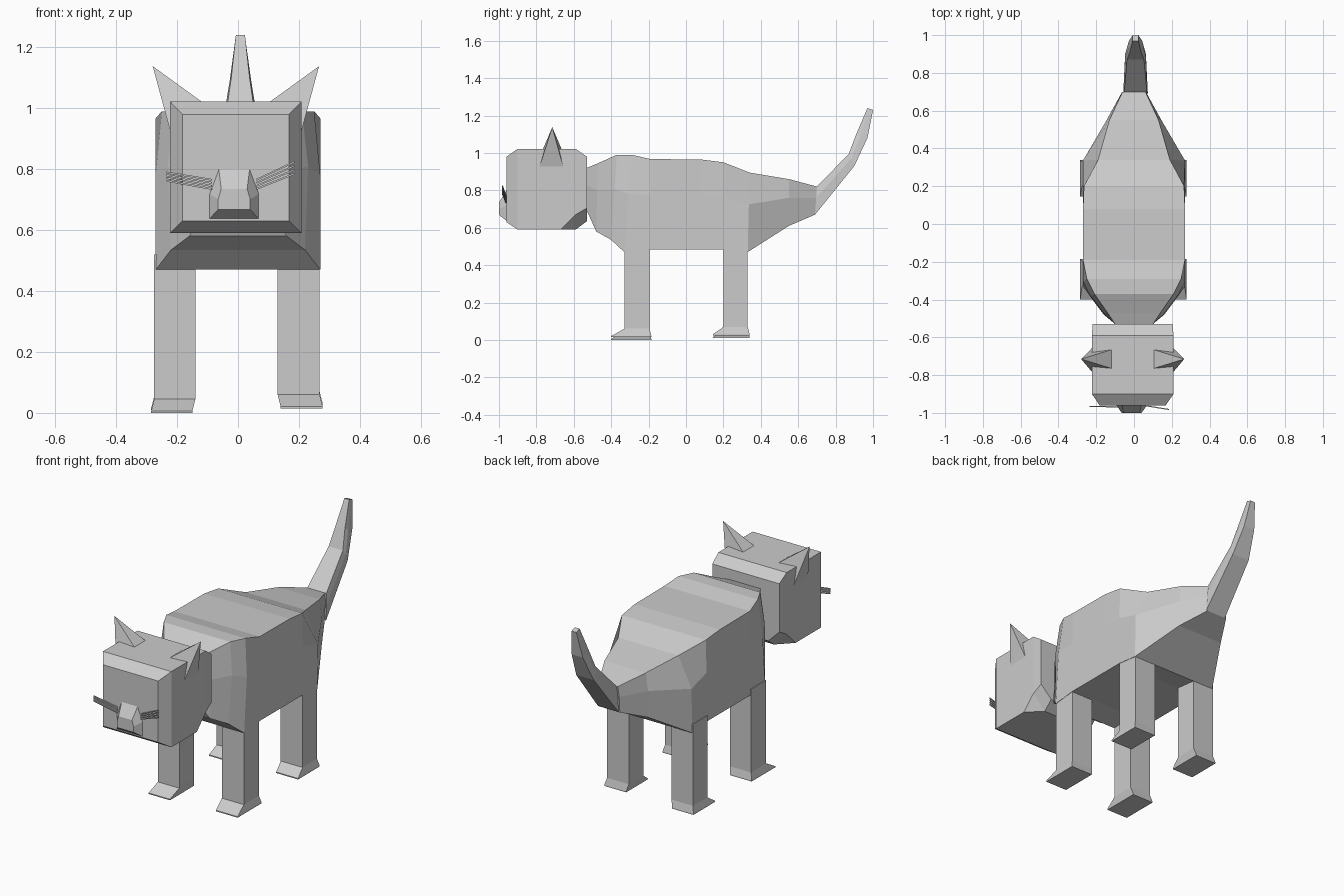
import bpy
import bmesh
from mathutils import Vector

cube = bpy.data.objects.get("Cube")
if cube:
    bpy.data.objects.remove(cube, do_unlink=True)

grey = bpy.data.materials.new("plain grey")
grey.use_nodes = True
colour = (0.6, 0.6, 0.6, 1)
grey.diffuse_color = colour
grey.node_tree.nodes["Principled BSDF"].inputs["Base Color"].default_value = colour


def finish(name, bm):
    """Clean up a bmesh and turn it into a flat-shaded object."""
    bmesh.ops.remove_doubles(bm, verts=bm.verts, dist=0.0005)
    bmesh.ops.recalc_face_normals(bm, faces=bm.faces)
    mesh = bpy.data.meshes.new(name)
    bm.to_mesh(mesh)
    bm.free()
    mesh.materials.append(grey)
    obj = bpy.data.objects.new(name, mesh)
    bpy.context.collection.objects.link(obj)
    return obj


def loft(name, rings):
    """Skin a closed solid over rings with equal point counts."""
    bm = bmesh.new()
    loops = [[bm.verts.new(p) for p in ring] for ring in rings]
    for a, b in zip(loops, loops[1:]):
        for i in range(len(a)):
            j = (i + 1) % len(a)
            bm.faces.new((a[i], a[j], b[j], b[i]))
    bm.faces.new(loops[0])
    bm.faces.new(loops[-1])
    return finish(name, bm)


def rect(x0, x1, y0, y1, z):
    return [(x0, y0, z), (x1, y0, z), (x1, y1, z), (x0, y1, z)]


# Torso: six-sided sections, widest from the middle down
def section(yt, zt, yb, zb, wt, wm, wb, x=0.0):
    top, low = Vector((x, yt, zt)), Vector((x, yb, zb))
    mid = low.lerp(top, 0.6)
    points = [(top, wt), (mid, wm), (low, wb)]
    right = [p + Vector((w, 0, 0)) for p, w in points]
    left = [p - Vector((w, 0, 0)) for p, w in reversed(points)]
    return right + left


torso = [
    (-.53, .92, -.53, .69, .10, .10, .10),
    (-.47, .945, -.48, .58, .14, .16, .16),
    (-.37, .99, -.40, .535, .21, .23, .22),
    (-.29, .99, -.33, .47, .25, .27, .27),
    (-.19, .967, -.19, .485, .27, .27, .27),
    (.08, .965, .08, .485, .27, .27, .27),
    (.20, .95, .20, .485, .265, .27, .27),
    (.34, .895, .33, .47, .19, .27, .27),
    (.55, .86, .55, .61, .13, .145, .145),
    (.70, .82, .69, .67, .06, .065, .065),
]
loft("body", [section(*s) for s in torso])

# Tail: slanted sections curving upward to a small blunt tip
tail = [
    (.70, .82, .69, .67, .06, .065, .065),
    (.87, .995, .90, .93, .045, .055, .055),
    (.91, 1.10, .97, 1.08, .03, .035, .035),
    (.97, 1.24, 1.0, 1.23, .015, .015, .015),
]
loft("tail", [section(*s, x=0.008) for s in tail])


# Legs with feet flaring forward
def leg(name, x0, x1, y0, y1, toe, floor):
    out = 0.01 if x0 > 0 else -0.01
    loft(name, [
        rect(x0 + out, x1 + out, toe, y1 + .01, floor),
        rect(x0 + out, x1 + out, toe, y1 + .01, floor + .006),
        rect(x0, x1, y0, y1, floor + .045),
        rect(x0, x1, y0, y1, .52),
    ])


for side, x0, x1, lift in (("right", -.275, -.14, 0), ("left", .13, .268, .015)):
    leg("front_leg_" + side, x0, x1, -.33, -.195, -.40, lift)
    leg("back_leg_" + side, x0, x1, .20, .33, .145, lift + .01)


# Head: bevelled box whose back lower corners are cut away
HEAD_X = -.007


def head_ring(y, w, zb, zt, cut):
    half = [(w, zt), (w, zb + cut), (w - cut, zb)]
    right = [(HEAD_X + x, y, z) for x, z in half]
    left = [(HEAD_X - x, y, z) for x, z in reversed(half)]
    return right + left


loft("head", [
    head_ring(-.96, .175, .63, .98, 0),
    head_ring(-.90, .216, .59, 1.022, 0),
    head_ring(-.67, .216, .59, 1.022, 0),
    head_ring(-.59, .216, .59, 1.022, .08),
    head_ring(-.53, .212, .635, .98, .07),
])

# Muzzle: short tapered block
bm_rings = []
for y, x0, x1, z0, z1, inset in ((-.95, -.10, .075, .63, .815, .035),
                                 (-1.0, -.065, .04, .668, .735, .01)):
    bm_rings.append([(x0, y, z0), (x1, y, z0), (x1, y, (z0 + z1) / 2),
                     (x1 - inset, y, z1), (x0 + inset, y, z1),
                     (x0, y, (z0 + z1) / 2)])
loft("muzzle", bm_rings)


# Ears: pyramids sitting over the upper edges of the head
def ear(name, s):
    bm = bmesh.new()
    base = [(.11, -.765, 1.02), (.214, -.785, .92),
            (.214, -.655, .92), (.11, -.665, 1.02)]
    ring = [bm.verts.new((HEAD_X + s * x, y, z)) for x, y, z in base]
    tip = bm.verts.new((HEAD_X + s * .273, -.715, 1.138))
    bm.faces.new(ring)
    for i in range(4):
        bm.faces.new((ring[i], ring[(i + 1) % 4], tip))
    finish(name, bm)


ear("ear_right", -1)
ear("ear_left", 1)


# Whiskers: thin square rods fanning out from the muzzle
def whisker(name, a, b, t=.003):
    rings = []
    for p in (a, b):
        rings.append([(p[0], p[1] + dy * t, p[2] + dz * t)
                      for dy, dz in ((-1, -1), (1, -1), (1, 1), (-1, 1))])
    loft(name, rings)


for i in range(4):
    whisker(f"whisker_right_{i + 1}", (-.085, -.968, .735 + i * .01),
            (-.235, -.966, .762 + i * .009))
    whisker(f"whisker_left_{i + 1}", (.06, -.962, .735 + i * .01),
            (.185, -.982, .785 + i * .013))
